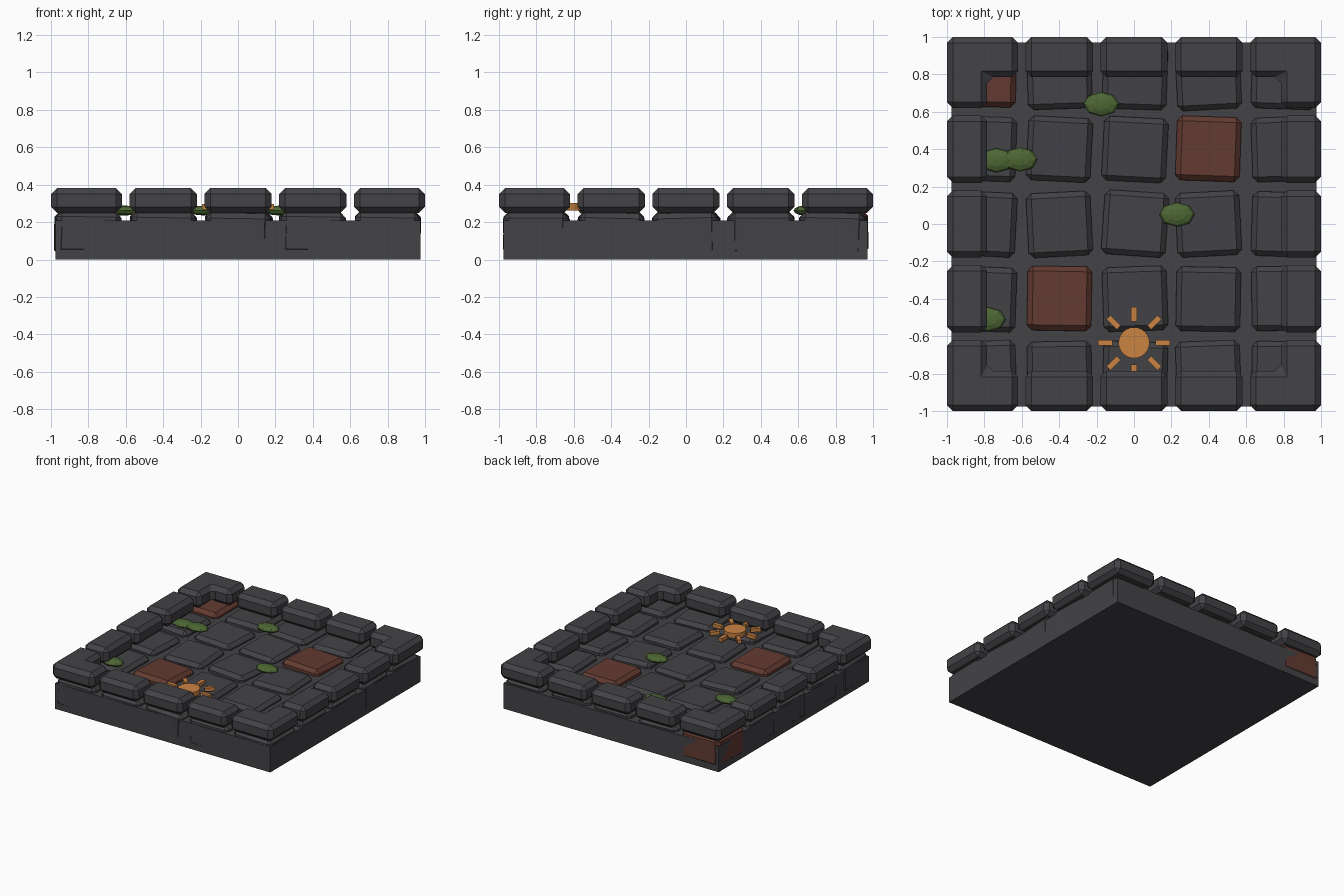
import bpy, bmesh, math
from mathutils import Matrix, Vector

if "Cube" in bpy.data.objects:
    bpy.data.objects.remove(bpy.data.objects["Cube"])


def material(name, rgb):
    m = bpy.data.materials.new(name)
    m.diffuse_color = (*rgb, 1)
    m.use_nodes = True
    m.node_tree.nodes["Principled BSDF"].inputs["Base Color"].default_value = m.diffuse_color
    return m


STONE = material("dark stone", (0.056, 0.056, 0.063))
BRICK = material("red brick", (0.125, 0.043, 0.031))
MOSS = material("moss green", (0.075, 0.135, 0.034))
AMBER = material("amber", (0.60, 0.23, 0.055))


def finish(bm, name, mat):
    bmesh.ops.recalc_face_normals(bm, faces=bm.faces)
    me = bpy.data.meshes.new(name)
    bm.to_mesh(me)
    bm.free()
    me.materials.append(mat)
    ob = bpy.data.objects.new(name, me)
    bpy.context.collection.objects.link(ob)
    return ob


def prism(name, pts, z0, z1, mat, bevel=0.0):
    """Extrude an outline upwards and chamfer its edges."""
    bm = bmesh.new()
    face = bm.faces.new([bm.verts.new((x, y, z0)) for x, y in pts])
    ext = bmesh.ops.extrude_face_region(bm, geom=[face])
    for v in ext["geom"]:
        if isinstance(v, bmesh.types.BMVert):
            v.co.z = z1
    bmesh.ops.recalc_face_normals(bm, faces=bm.faces)
    if bevel:
        bmesh.ops.bevel(bm, geom=bm.edges[:], offset=bevel, segments=1,
                        affect='EDGES', profile=0.5)
    return finish(bm, name, mat)


def rect(x0, x1, y0, y1):
    return [(x0, y0), (x1, y0), (x1, y1), (x0, y1)]


# Solid slab under the paving
prism("base_slab", rect(-0.975, 0.975, -0.975, 0.97), 0, 0.21, STONE)

# Slightly turned paving stones, rows from front to back
turns = [[2, 1, -2, 2, -1],
         [-2, -1, 2, -1, 1],
         [-3, 3, -4, 3, -2],
         [-2, -3, -3, -2, 2],
         [-1, 2, -2, 3, -2]]
red_tiles = {(1, 1), (3, 3), (0, 4)}
for r in range(5):
    for c in range(5):
        is_red = (c, r) in red_tiles
        y = 0.4 * (r - 2) - (0.015 if r == 4 and not is_red else 0)
        x = 0.4 * (c - 2) + 0.004 * ((r * 3 + c) % 3 - 1)
        h = 0.172
        ob = prism(f"paving_stone_{c}_{r}", rect(-h, h, -h, h), -0.115, 0.115,
                   BRICK if is_red else STONE, 0.028)
        tilt = math.radians(((r * 2 + c) % 3 - 1) * 1.5)
        ob.matrix_world = (Matrix.Translation((x, y, 0.142 if is_red else 0.137))
                           @ Matrix.Rotation(math.radians(turns[r][c]), 4, 'Z')
                           @ Matrix.Rotation(tilt, 4, 'X')
                           @ Matrix.Rotation(math.radians(1), 4, 'Y'))

# Raised rim: one corner block and three straight blocks per side
IN, GAP, Z0, Z1, BEV = 0.785, 0.62, 0.25, 0.382, 0.032
corner = [(-1, -1), (-GAP, -1), (-GAP, -IN), (-IN, -IN), (-IN, -GAP), (-1, -GAP)]
for k in range(4):
    rot = Matrix.Rotation(k * math.pi / 2, 4, 'Z')
    prism(f"rim_corner_{k}", corner, Z0, Z1, STONE, BEV).matrix_world = rot
    for i in (-1, 0, 1):
        cx = 0.4 * i
        ob = prism(f"rim_block_{k}_{i + 1}", rect(cx - 0.18, cx + 0.18, -1, -IN),
                   Z0, Z1, STONE, BEV)
        ob.matrix_world = rot

# Flattened moss clumps
for i, (x, y) in enumerate([(-0.175, 0.64), (-0.735, 0.34), (-0.61, 0.345),
                            (0.23, 0.05), (-0.78, -0.51)]):
    bm = bmesh.new()
    bmesh.ops.create_uvsphere(bm, u_segments=8, v_segments=6, radius=1)
    s = Matrix.Diagonal((0.095, 0.065, 0.027, 1))
    bmesh.ops.transform(bm, matrix=Matrix.Translation((x, y, 0.262)) @ s, verts=bm.verts)
    finish(bm, f"moss_clump_{i}", MOSS)

# Sun emblem: disc and eight rays
SUN = Matrix.Translation(Vector((0, -0.635, 0)))
disc = [(0.083 * math.cos(a * math.pi / 12), 0.083 * math.sin(a * math.pi / 12))
        for a in range(24)]
prism("sun_disc", disc, 0.262, 0.302, AMBER).matrix_world = SUN
for k in range(8):
    ray = prism(f"sun_ray_{k}", rect(0.115, 0.192, -0.015, 0.015), 0.268, 0.297, AMBER)
    ray.matrix_world = SUN @ Matrix.Rotation(k * math.pi / 4, 4, 'Z')
